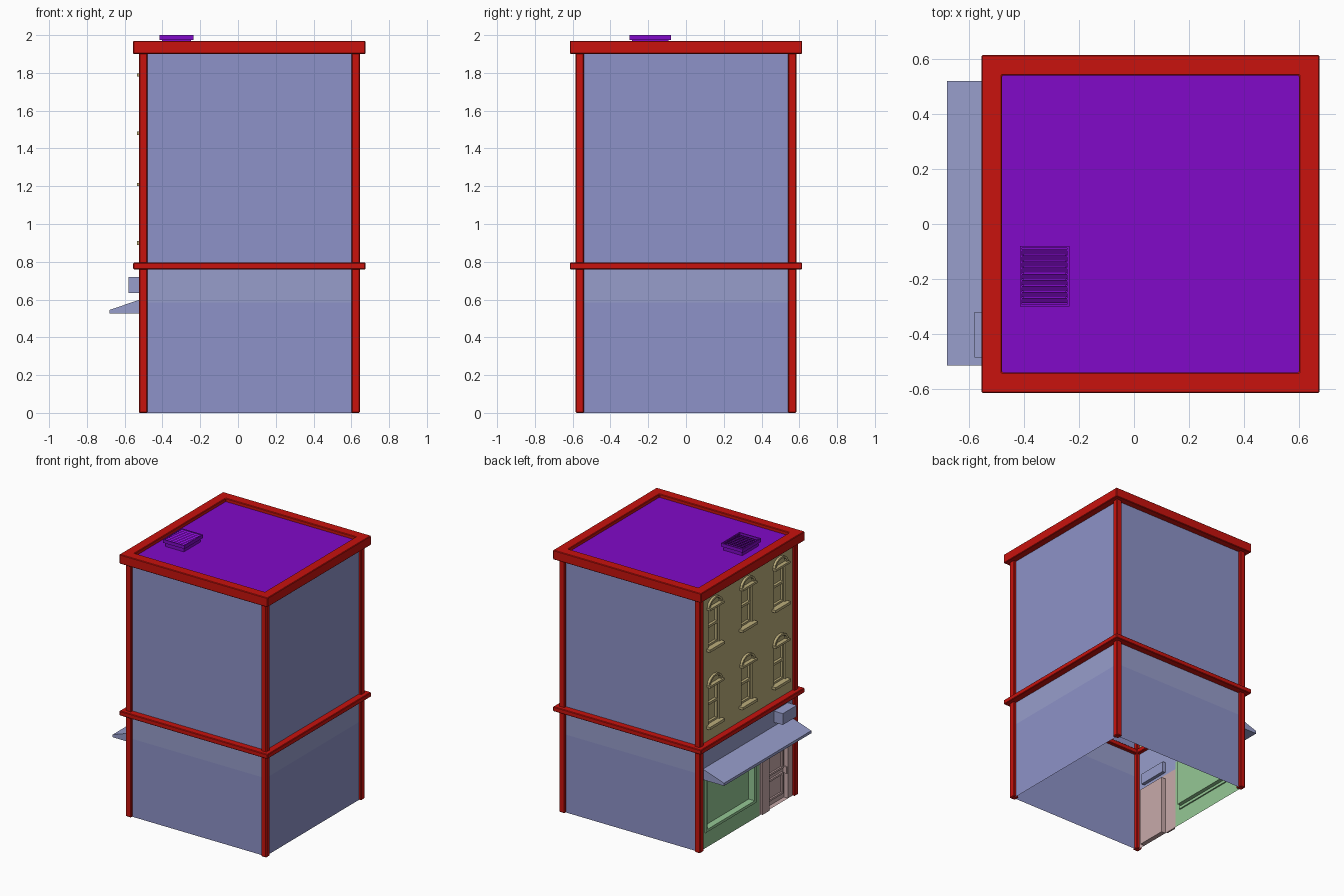
import bpy, bmesh, math

if "Cube" in bpy.data.objects:
    bpy.data.objects.remove(bpy.data.objects["Cube"])


def material(name, rgb):
    m = bpy.data.materials.new(name)
    m.diffuse_color = (*rgb, 1)
    m.use_nodes = True
    m.node_tree.nodes["Principled BSDF"].inputs["Base Color"].default_value = m.diffuse_color
    return m


RED = material("red_trim", (0.58, 0.006, 0.004))
PURPLE = material("purple_roof", (0.22, 0.003, 0.58))
SLATE = material("slate_wall", (0.27, 0.29, 0.58))
PALE = material("pale_slate", (0.31, 0.34, 0.60))
TAN = material("tan_facade", (0.50, 0.42, 0.20))
GREEN = material("green_shopfront", (0.30, 0.58, 0.30))
PINK = material("pink_door", (0.58, 0.40, 0.40))


class Part:
    """Collects simple pieces into one mesh object."""

    def __init__(self, name, mat):
        self.name, self.mat, self.bm = name, mat, bmesh.new()

    def quad(self, *pts):
        self.bm.faces.new([self.bm.verts.new(p) for p in pts])

    def prism(self, pts, offset):
        a = [self.bm.verts.new(p) for p in pts]
        b = [self.bm.verts.new([c + o for c, o in zip(p, offset)]) for p in pts]
        self.bm.faces.new(a)
        self.bm.faces.new(b[::-1])
        n = len(a)
        for i in range(n):
            self.bm.faces.new((a[i], b[i], b[(i + 1) % n], a[(i + 1) % n]))

    def box(self, x0, x1, y0, y1, z0, z1):
        self.prism([(x0, y0, z0), (x1, y0, z0), (x1, y1, z0), (x0, y1, z0)], (0, 0, z1 - z0))

    def rect(self, x, y0, y1, z0, z1):
        self.quad((x, y0, z0), (x, y0, z1), (x, y1, z1), (x, y1, z0))

    def frame(self, x0, x1, y0, y1, z0, z1, w):
        self.box(x0, x1, y0, y0 + w, z0, z1)
        self.box(x0, x1, y1 - w, y1, z0, z1)
        self.box(x0, x1, y0 + w, y1 - w, z0, z0 + w)
        self.box(x0, x1, y0 + w, y1 - w, z1 - w, z1)

    def recess(self, x, d, y0, y1, z0, z1):
        c = [(y0, z0), (y0, z1), (y1, z1), (y1, z0)]
        for (a, b), (e, f) in zip(c, c[1:] + c[:1]):
            self.quad((x, a, b), (x, e, f), (x + d, e, f), (x + d, a, b))
        self.rect(x + d, y0, y1, z0, z1)

    def wall(self, x, y0, y1, z0, z1, holes):
        ys = sorted({y0, y1, *[v for h in holes for v in h[:2]]})
        zs = sorted({z0, z1, *[v for h in holes for v in h[2:]]})
        for a, b in zip(ys, ys[1:]):
            for c, d in zip(zs, zs[1:]):
                if not any(h[0] <= a < h[1] and h[2] <= c < h[3] for h in holes):
                    self.rect(x, a, b, c, d)

    def done(self, bevel=0):
        bm = self.bm
        bmesh.ops.remove_doubles(bm, verts=bm.verts, dist=1e-5)
        bmesh.ops.recalc_face_normals(bm, faces=bm.faces)
        me = bpy.data.meshes.new(self.name)
        bm.to_mesh(me)
        bm.free()
        me.materials.append(self.mat)
        ob = bpy.data.objects.new(self.name, me)
        bpy.context.collection.objects.link(ob)
        if bevel:
            m = ob.modifiers.new("bevel", 'BEVEL')
            m.width, m.segments = bevel, 1
        return ob


def ring(name, z0, z1):
    p = Part(name, RED)
    o = [(-.555, -.615), (.675, -.615), (.675, .615), (-.555, .615)]
    i = [(-.48, -.54), (.60, -.54), (.60, .54), (-.48, .54)]
    for k in range(4):
        n = (k + 1) % 4
        for z in (z0, z1):
            p.quad((*o[k], z), (*o[n], z), (*i[n], z), (*i[k], z))
        for c in (o, i):
            p.quad((*c[k], z0), (*c[n], z0), (*c[n], z1), (*c[k], z1))
    p.done(.004)


# Red trim: corner posts, middle band and cornice
posts = Part("corner_posts", RED)
for x in (-.525, .60):
    for y in (-.585, .54):
        posts.box(x, x + .045, y, y + .045, 0, 1.91)
posts.done(.005)
ring("middle_band", .76, .795)
ring("cornice", 1.90, 1.97)

# Plain walls on three sides
X0, X1, Y = -.505, .625, .565
for name, mat, z0, z1 in (("lower_walls", SLATE, 0, .585), ("wall_strip", PALE, .585, .77),
                          ("upper_walls", SLATE, .77, 1.91)):
    w = Part(name, mat)
    w.rect(X1, -Y, Y, z0, z1)
    for y in (-Y, Y):
        w.quad((X0, y, z0), (X1, y, z0), (X1, y, z1), (X0, y, z1))
    w.done()

# Roof and louvred vent
roof = Part("roof", PURPLE)
roof.quad((-.5, -.56, 1.945), (.62, -.56, 1.945), (.62, .56, 1.945), (-.5, .56, 1.945))
roof.done()
vent = Part("roof_vent", PURPLE)
vent.box(-.402, -.248, -.287, -.093, 1.945, 1.982)
for x in (-.415, -.243):
    vent.box(x, x + .008, -.30, -.08, 1.975, 2)
for y in (-.30, -.088):
    vent.box(-.407, -.243, y, y + .008, 1.975, 2)
for i in range(9):
    y = -.288 + i * .0222
    vent.prism([(-.407, y, 1.981), (-.407, y + .018, 1.993), (-.407, y + .018, 1.998), (-.407, y, 1.986)],
               (.164, 0, 0))
vent.done()

# Upper facade with six arched windows
facade = Part("upper_facade", TAN)
trim = Part("window_trim", TAN)
holes = []
for yc in (-.39, 0, .39):
    for zs in (.91, 1.49):
        h = (yc - .065, yc + .065, zs, zs + .29)
        holes.append(h)
        facade.recess(X0, .03, *h)
        trim.frame(X0 + .012, X0 + .03, *h, .014)
        trim.box(X0 + .01, X0 + .03, h[0] + .014, h[1] - .014, zs + .14, zs + .158)
        trim.box(-.535, X0, yc - .09, yc + .09, zs - .02, zs)
        trim.box(-.535, X0, yc - .085, yc + .085, zs + .29, zs + .306)
        arcs = [[(yc + r * math.cos(t * math.pi / 8), zs + .306 + r * .75 * math.sin(t * math.pi / 8))
                 for t in range(9)] for r in (.062, .08)]
        for k in range(8):
            trim.prism([(X0, *arcs[0][k]), (X0, *arcs[1][k]), (X0, *arcs[1][k + 1]), (X0, *arcs[0][k + 1])],
                       (-.018, 0, 0))
facade.wall(X0, -Y, Y, .77, 1.91, holes)
facade.done()
trim.done()

# Shopfront: display window
shop = Part("shop_window", GREEN)
h = (-.08, .48, .14, .50)
shop.wall(X0, -.15, Y, 0, .585, [h])
shop.recess(X0, .04, *h)
shop.frame(X0 - .01, X0 + .01, -.10, .50, .12, .52, .02)
shop.done()

# Entrance door with jambs, panels and handle
door = Part("entrance_door", PINK)
h = (-.49, -.26, 0, .44)
door.wall(X0, -Y, -.15, 0, .47, [h])
door.recess(X0, .035, *h)
door.frame(X0 + .022, X0 + .035, -.465, -.285, .04, .20, .014)
door.frame(X0 + .022, X0 + .035, -.465, -.285, .23, .41, .014)
door.box(X0 - .012, X0, -.25, -.17, 0, .46)
door.box(X0, X0 + .03, -.483, -.473, .19, .24)
door.done()

# Transom, sign strip, lamp box and awning
strip = Part("transom_strip", PALE)
h = (-.49, -.26, .49, .57)
strip.wall(X0, -Y, -.15, .47, .585, [h])
strip.recess(X0, .025, *h)
strip.rect(X0, -Y, Y, .585, .77)
strip.done()
box = Part("wall_box", PALE)
box.box(-.58, X0, -.485, -.32, .635, .72)
box.done()
awning = Part("awning", PALE)
awning.prism([(X0, -.515, .525), (X0, -.515, .605), (-.525, -.515, .598), (-.68, -.515, .545),
              (-.68, -.515, .525)], (0, 1.035, 0))
awning.done()
